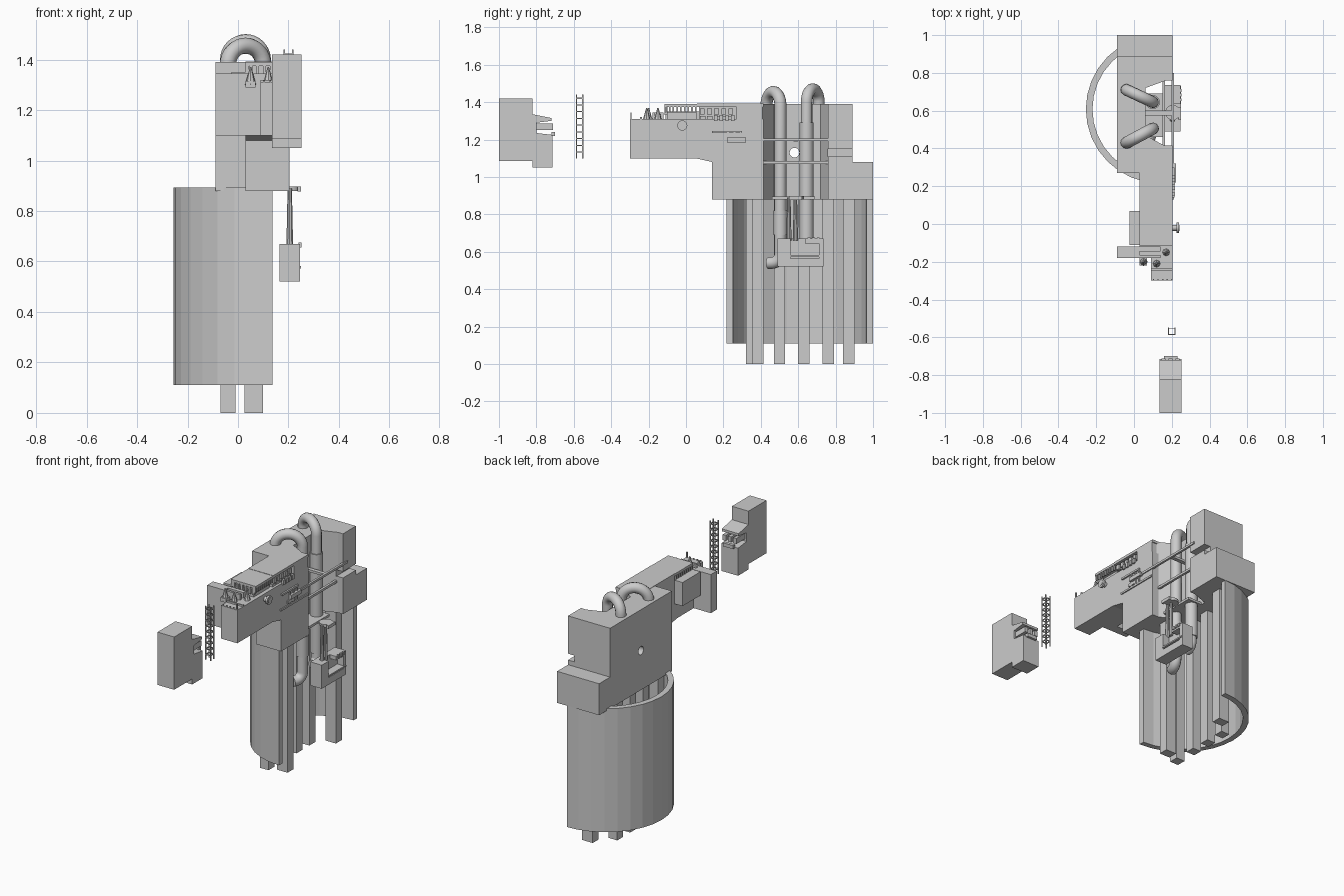
import bpy, bmesh, math
from mathutils import Vector

if "Cube" in bpy.data.objects:
    bpy.data.objects.remove(bpy.data.objects["Cube"])


def finish(name, bm):
    bmesh.ops.recalc_face_normals(bm, faces=bm.faces)
    me = bpy.data.meshes.new(name)
    bm.to_mesh(me)
    bm.free()
    ob = bpy.data.objects.new(name, me)
    bpy.context.collection.objects.link(ob)
    return ob


def boxes(name, items):
    """One object from boxes given as (x0, x1, y0, y1, z0, z1)."""
    bm = bmesh.new()
    for x0, x1, y0, y1, z0, z1 in items:
        vs = bmesh.ops.create_cube(bm, size=1)['verts']
        for v in vs:
            v.co = Vector(((x0 + x1) / 2 + v.co.x * (x1 - x0),
                           (y0 + y1) / 2 + v.co.y * (y1 - y0),
                           (z0 + z1) / 2 + v.co.z * (z1 - z0)))
    return finish(name, bm)


def prism(name, pts, axis, lo, hi):
    """Extrude an outline: (y, z) points along x, or (x, y) points along z."""
    bm = bmesh.new()
    put = (lambda a, b, c: (c, a, b)) if axis == 'x' else (lambda a, b, c: (a, b, c))
    f = bm.faces.new([bm.verts.new(put(a, b, lo)) for a, b in pts])
    g = bmesh.ops.extrude_face_region(bm, geom=[f])['geom']
    d = Vector(put(0, 0, hi - lo))
    bmesh.ops.translate(bm, vec=d, verts=[e for e in g if isinstance(e, bmesh.types.BMVert)])
    return finish(name, bm)


def cyl(name, a, b, r, r2=None, n=20):
    a, b = Vector(a), Vector(b)
    bm = bmesh.new()
    bmesh.ops.create_cone(bm, cap_ends=True, segments=n, radius1=r,
                          radius2=r if r2 is None else r2, depth=(b - a).length)
    rot = (b - a).to_track_quat('Z', 'Y')
    for v in bm.verts:
        v.co = rot @ v.co + (a + b) / 2
    return smooth(finish(name, bm))


def smooth(ob):
    bpy.ops.object.select_all(action='DESELECT')
    ob.select_set(True)
    bpy.context.view_layer.objects.active = ob
    bpy.ops.object.shade_smooth_by_angle(angle=math.radians(35))
    return ob


def pipe(name, pts, r):
    cu = bpy.data.curves.new(name, 'CURVE')
    cu.dimensions = '3D'
    cu.bevel_depth, cu.bevel_resolution, cu.use_fill_caps = r, 4, True
    sp = cu.splines.new('POLY')
    sp.points.add(len(pts) - 1)
    for p, co in zip(sp.points, pts):
        p.co = (*co, 1)
    sp.use_smooth = True
    ob = bpy.data.objects.new(name, cu)
    bpy.context.collection.objects.link(ob)
    return ob


# half-round shell, open towards +x
CX, CY = 0.137, 0.608
arc = [math.radians(90 + 180 * i / 16) for i in range(17)]
outline = [(CX + 0.392 * math.cos(a), CY + 0.392 * math.sin(a)) for a in arc]
outline += [(CX + 0.357 * math.cos(a), CY + 0.357 * math.sin(a)) for a in reversed(arc)]
prism('half_round_shell', outline, 'z', 0.11, 0.893)

# vertical columns inside the shell
cols = [(.062, .385, .037), (.062, .87, .037), (-.04, .35, .03),
        (-.04, .50, .03), (-.04, .63, .03), (-.04, .76, .03)]
boxes('columns', [(x - w, x + w, y - .03, y + .03, 0, .89) for x, y, w in cols])

# main block with the angular pipe bay
block = prism('main_block', [(-.09, .27), (.03, .27), (.03, .41), (.17, .41), (.06, .47), (.06, .72),
                             (.17, .76), (.205, .76), (.205, .89), (-.09, .89)], 'z', .88, 1.39)
boxes('rear_step', [(-.09, .205, .89, 1.0, .88, 1.08)])
hole = cyl('hole_cutter', (-.2, .58, 1.13), (.1, .58, 1.13), .026)
slot = boxes('slot_cutter', [(.16, .3, .7, .95, 1.11, 1.15)])
for c in (hole, slot):
    c.hide_render = True
    c.hide_viewport = True
    m = block.modifiers.new('cut', 'BOOLEAN')
    m.operation, m.object, m.solver = 'DIFFERENCE', c, 'EXACT'

# forward arm: narrow nose, wide body, raised roof
prism('arm_body', [(-.18, 1.10), (.05, 1.10), (.14, 1.08), (.14, .88), (.415, .88),
                   (.415, 1.31), (-.18, 1.31)], 'x', .03, .205)
boxes('arm_nose', [(.09, .205, -.30, -.18, 1.10, 1.31)])
boxes('arm_roof', [(.03, .205, .06, .415, 1.375, 1.392), (.03, .15, .07, .41, 1.31, 1.375),
                   (.15, .205, .27, .41, 1.31, 1.375)])
boxes('side_plate', [(-.09, .03, -.18, -.12, 1.10, 1.345), (-.09, .14, -.18, -.165, 1.31, 1.345),
                     (-.09, .14, -.145, -.12, 1.31, 1.345)])
boxes('side_bin', [(-.025, .03, -.11, .07, 1.20, 1.35)])

# small fittings on top of the arm
top = [(.03, .205, -.115, .06, 1.375, 1.39), (.05, .18, -.10, .06, 1.31, 1.345)]
for i in range(9):
    y = -.112 + i * .02
    top += [(.19, .203, y, y + .009, 1.345, 1.38), (.03, .043, y, y + .009, 1.345, 1.38)]
for i in range(6):
    x = .045 + i * .027
    top.append((x, x + .012, -.115, -.10, 1.33, 1.38))
for i in range(5):
    y = .075 + i * .038
    top += [(.15, .20, y, y + .025, 1.335, 1.365), (.15, .19, y, y + .03, 1.31, 1.325)]
boxes('top_fittings', top)
boxes('nose_posts', [(.10 + i * .024, .107 + i * .024, -.298, -.291, 1.31, 1.345 if i == 4 else 1.318)
                     for i in range(5)] + [(.09, .205, -.245, -.235, 1.31, 1.32)])
for i, (x, y) in enumerate([(.05, -.20), (.12, -.21), (.17, -.15)]):
    cyl(f'cone_{i}', (x, y, 1.30), (x, y, 1.37), .022, .003, 8)
boxes('cone_shelf', [(.03, .07, -.22, -.18, 1.29, 1.315)])

# fittings on the right side of the arm
cyl('side_knob_stem', (.20, -.02, 1.275), (.24, -.02, 1.275), .016)
cyl('side_knob', (.225, -.02, 1.275), (.237, -.02, 1.275), .027)
side = [(.2, .215, .14, .30, 1.235, 1.247), (.2, .222, .22, .32, 1.185, 1.21),
        (.2, .212, .13, .41, 1.14, 1.152), (.2, .212, .20, .26, 1.16, 1.18)]
side += [(.2, .216, .15 + i * .03, .168 + i * .03, 1.30, 1.33) for i in range(4)]
side += [(.2, .212, .22 + i * .035, .23 + i * .035, 1.15, 1.24) for i in range(3)]
boxes('side_rails', side)
boxes('cross_bar', [(.198, .212, .32, .80, 1.192, 1.206), (.06, .20, .575, .60, 1.19, 1.205),
                    (.15, .165, .40, .76, 1.07, 1.085)])

# looping pipes: over the block, then down the bay
def loop(x0, y0, x1, y1, z, h):
    pts = [(x0, y0, z - .05)]
    for i in range(17):
        a = math.pi * i / 16
        t = (1 - math.cos(a)) / 2
        pts.append((x0 + (x1 - x0) * t, y0 + (y1 - y0) * t, z + h * math.sin(a)))
    return pts


def elbow(x, y, z, r, ang):
    return [(x + r * (1 - math.cos(a)) * math.cos(ang), y + r * (1 - math.cos(a)) * math.sin(ang),
             z - r * math.sin(a)) for a in [math.pi / 2 * i / 8 for i in range(9)]]


pipe('front_pipe', loop(-.04, .43, .10, .505, 1.38, .075) + elbow(.10, .505, .59, .05, math.radians(-110))
     + [(.075, .44, .54)], .032)
pipe('rear_pipe', loop(-.04, .71, .10, .645, 1.40, .07) + elbow(.10, .645, .63, .04, math.radians(-90)), .031)
cyl('front_pipe_sleeve', (.10, .505, .69), (.10, .505, .82), .036)
cyl('rear_pipe_sleeve', (.10, .645, .66), (.10, .645, 1.29), .037)
boxes('pipe_clamp', [(.06, .16, .46, .69, .88, .895)])

# hanging control box with an open front, rods and bracket
boxes('hanging_box', [(.165, .20, .49, .735, .52, .67), (.2, .245, .49, .735, .52, .565),
                      (.2, .245, .49, .56, .565, .67), (.2, .245, .635, .735, .645, .67),
                      (.2, .245, .71, .735, .565, .645), (.2, .25, .56, .73, .573, .582)])
boxes('box_fittings', [(.24, .252, .65 + i * .025, .665 + i * .025, .655, .675) for i in range(3)])
for i, y in enumerate((.55, .585)):
    cyl(f'hanger_rod_{i}', (.205, y, .66), (.205, y, .89), .014, .009, 10)
cyl('hanger_disc', (.205, .59, .88), (.205, .59, .897), .04)
boxes('hanger_bracket', [(.13, .25, .575, .60, .88, .893), (.235, .25, .55, .62, .878, .898)])

# free-standing lattice mast
mast = [(x - .003, x + .003, y - .003, y + .003, 1.10, 1.44) for x in (.183, .217) for y in (-.585, -.552)]
for i in range(9):
    z = 1.13 + i * .036
    mast += [(.18, .22, y - .002, y + .002, z, z + .006) for y in (-.585, -.552)]
    mast += [(x - .002, x + .002, -.588, -.549, z, z + .006) for x in (.183, .217)]
boxes('lattice_mast', mast)

# detached front housing with its ports
prism('front_housing', [(-1, 1.42), (-.82, 1.42), (-.82, 1.335), (-.72, 1.315), (-.72, 1.30), (-.80, 1.29),
                        (-.80, 1.235), (-.715, 1.225), (-.715, 1.05), (-.82, 1.05), (-.82, 1.085),
                        (-1, 1.085)], 'x', .135, .252)
boxes('housing_ports', [(x, x + .022, -.80, -.712, 1.25, 1.285) for x in (.145, .182, .219)]
      + [(.16, .23, -.72, -.70, 1.218, 1.24)])
